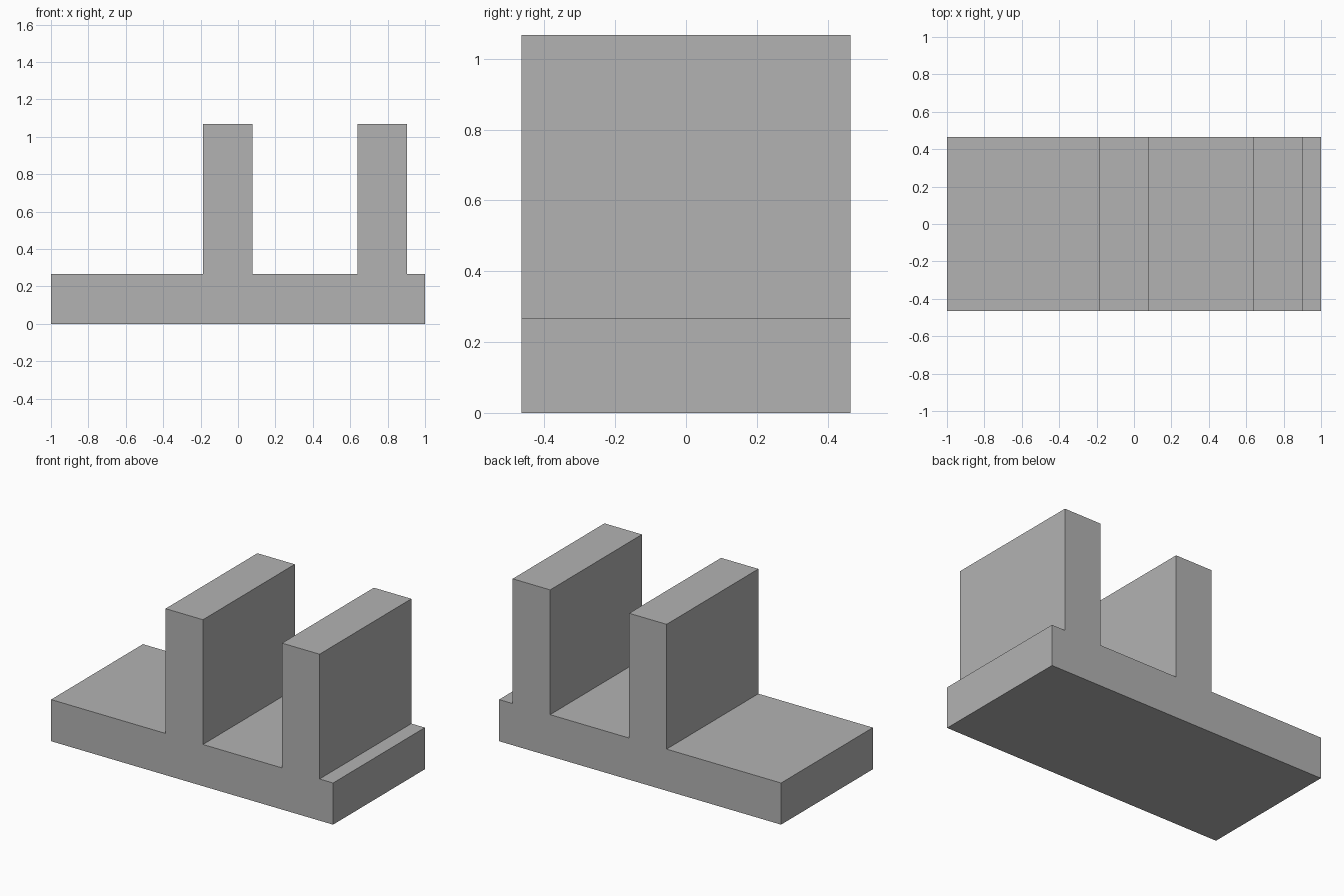
import bpy
import bmesh

cube = bpy.data.objects.get("Cube")
if cube:
    bpy.data.objects.remove(cube, do_unlink=True)

HALF_DEPTH = 0.465
BASE_TOP = 0.267
WALL_TOP = 1.067
WALLS = [(-0.188, 0.077), (0.638, 0.904)]

# Plain grey material
grey = bpy.data.materials.new("light grey")
grey.use_nodes = True
color = (0.45, 0.45, 0.45, 1)
grey.diffuse_color = color
grey.node_tree.nodes["Principled BSDF"].inputs["Base Color"].default_value = color

# Side profile: flat base with two upright walls
profile = [(-1, 0), (-1, BASE_TOP)]
for left, right in WALLS:
    profile += [(left, BASE_TOP), (left, WALL_TOP), (right, WALL_TOP), (right, BASE_TOP)]
profile += [(1, BASE_TOP), (1, 0)]

# Extrude the profile from front to back
bm = bmesh.new()
face = bm.faces.new([bm.verts.new((x, -HALF_DEPTH, z)) for x, z in profile])
result = bmesh.ops.extrude_face_region(bm, geom=[face], use_keep_orig=True)
moved = [g for g in result["geom"] if isinstance(g, bmesh.types.BMVert)]
bmesh.ops.translate(bm, verts=moved, vec=(0, 2 * HALF_DEPTH, 0))
bmesh.ops.recalc_face_normals(bm, faces=bm.faces)

mesh = bpy.data.meshes.new("bracket")
bm.to_mesh(mesh)
bm.free()
mesh.materials.append(grey)
bpy.context.collection.objects.link(bpy.data.objects.new("base_with_two_walls", mesh))
